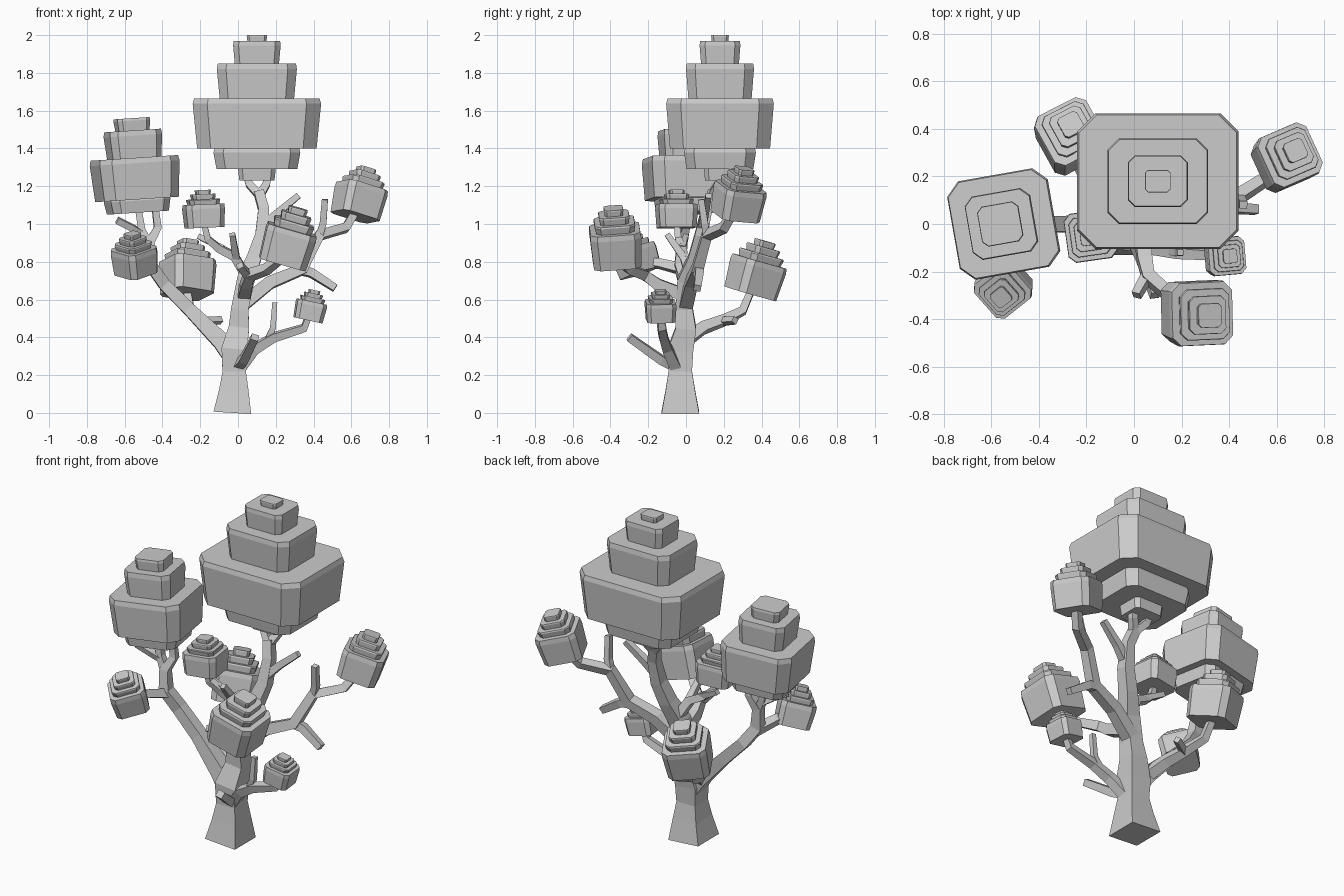
import bpy, bmesh, math
from mathutils import Vector, Matrix

cube = bpy.data.objects.get("Cube")
if cube:
    bpy.data.objects.remove(cube)

grey = bpy.data.materials.new("plain grey")
grey.use_nodes = True
COLOUR = (0.6, 0.6, 0.6, 1)
grey.diffuse_color = COLOUR
grey.node_tree.nodes["Principled BSDF"].inputs["Base Color"].default_value = COLOUR


def finish(name, bm):
    bmesh.ops.recalc_face_normals(bm, faces=bm.faces)
    mesh = bpy.data.meshes.new(name)
    bm.to_mesh(mesh)
    bm.free()
    mesh.materials.append(grey)
    obj = bpy.data.objects.new(name, mesh)
    bpy.context.collection.objects.link(obj)
    return obj


def loft(bm, rings):
    """Skin a stack of point rings and cap both ends."""
    loops = [[bm.verts.new(p) for p in ring] for ring in rings]
    n = len(loops[0])
    for a, b in zip(loops, loops[1:]):
        for i in range(n):
            j = (i + 1) % n
            bm.faces.new((a[i], a[j], b[j], b[i]))
    bm.faces.new(loops[0][::-1])
    bm.faces.new(loops[-1])


def branch(name, points, start, end=None):
    """Square tapering limb along a path; start and end are half widths."""
    pts = [Vector(p) for p in points]
    last = len(pts) - 1
    radii = start if isinstance(start, list) else [
        start + (end - start) * i / last for i in range(last + 1)]
    u, v, prev = Vector((1, 0, 0)), Vector((0, 1, 0)), Vector((0, 0, 1))
    rings = []
    for i, p in enumerate(pts):
        d = (pts[min(i + 1, last)] - pts[max(i - 1, 0)]).normalized()
        turn = prev.rotation_difference(d)
        u, v, prev = turn @ u, turn @ v, d
        rings.append([p + (u * a + v * b) * radii[i]
                      for a, b in ((-1, -1), (1, -1), (1, 1), (-1, 1))])
    bm = bmesh.new()
    loft(bm, rings)
    return finish(name, bm)


def octagon(hx, hy, z, cut):
    c = cut * min(hx, hy)
    return [Vector((x, y, z)) for x, y in (
        (-hx + c, -hy), (hx - c, -hy), (hx, -hy + c), (hx, hy - c),
        (hx - c, hy), (-hx + c, hy), (-hx, hy - c), (-hx, -hy + c))]


def foliage(name, bottom, top, yaw, tiers, cut=0.27):
    """Stack of flared, chamfered tiers: (low, high, half x, half y)."""
    bottom, axis = Vector(bottom), Vector(top) - Vector(bottom)
    tilt = Vector((0, 0, 1)).rotation_difference(axis).to_matrix().to_4x4()
    place = Matrix.Translation(bottom) @ tilt @ Matrix.Rotation(math.radians(yaw), 4, "Z")
    h = axis.length
    bm = bmesh.new()
    for low, high, hx, hy in tiers:
        rim = min(0.028, (high - low) * h * 0.2)
        levels = ((low * h, 0.93), (high * h - rim, 1.0), (high * h, 0.975))
        loft(bm, [[place @ p for p in octagon(hx * s, hy * s, z, cut)] for z, s in levels])
    return finish(name, bm)


# Trunk and its two-pronged top
branch("trunk", [(-.03, -.03, 0), (-.022, -.03, .12), (-.02, -.03, .22), (-.02, -.03, .33),
                 (.005, 0, .45), (.01, -.01, .55), (.04, 0, .7), (.085, .05, .82),
                 (.125, .08, .94), (.135, .11, 1.08), (.11, .14, 1.17)],
       [.1, .078, .062, .068, .054, .046, .046, .038, .034, .028, .026])
branch("trunk_prong_left", [(.115, .135, 1.15), (.06, .17, 1.21), (.04, .18, 1.27)], .022, .018)
branch("trunk_prong_right", [(.115, .135, 1.15), (.15, .17, 1.21), (.16, .18, 1.27)], .022, .018)
branch("trunk_stub", [(.12, .08, .97), (.2, .1, 1.05), (.32, .12, 1.15)], .024, .016)
branch("front_stub", [(.0, -.06, .25), (.03, -.13, .28), (.09, -.3, .4)], .026, .02)

# Left limb carrying the wide clump
branch("wide_limb", [(-.03, -.03, .3), (-.09, -.02, .38), (-.26, 0, .55), (-.39, 0, .68),
                     (-.46, -.03, .78), (-.47, -.02, .9), (-.425, 0, .98), (-.44, 0, 1.1)],
       [.05, .046, .034, .032, .032, .026, .02, .017])
branch("wide_limb_prong", [(-.47, -.02, .89), (-.51, -.01, .97), (-.53, 0, 1.1)], .022, .017)
branch("wide_limb_stub", [(-.51, -.01, .95), (-.56, -.03, .98), (-.64, -.05, 1.02)], .017, .017)
branch("low_front_limb", [(-.45, -.02, .76), (-.5, -.14, .79), (-.54, -.25, .8)], .026, .02)

# Rear limb
branch("rear_limb", [(-.08, -.02, .37), (-.15, .09, .45), (-.2, .2, .49), (-.25, .3, .54),
                     (-.27, .35, .66)], .032, .018)
branch("rear_stub", [(-.2, .19, .485), (-.09, .26, .49)], .018, .016)

# Small upper limb
branch("upper_limb", [(.04, .02, .73), (-.02, -.01, .83), (-.1, -.02, .87), (-.16, -.04, .92),
                      (-.18, -.05, 1.0)], .026, .015)
branch("upper_stub_front", [(-.01, -.01, .82), (-.03, -.1, .945)], .02, .015)
branch("upper_stub_side", [(-.08, -.02, .87), (-.21, .0, .935)], .017, .014)

# Front limb
branch("front_limb", [(.03, 0, .62), (.045, -.15, .68), (.06, -.22, .73), (.15, -.3, .76),
                      (.24, -.37, .83)], .034, .02)
branch("front_limb_stub", [(.06, -.21, .72), (.01, -.3, .78)], .022, .018)

# Far right limb
branch("right_limb", [(.02, 0, .57), (.17, .03, .69), (.34, .06, .76), (.43, .11, .94),
                      (.57, .2, .98), (.63, .26, 1.08)], .036, .02)
branch("right_stub_low", [(.32, .06, .76), (.39, .07, .74), (.515, .06, .66)], .026, .019)
branch("right_stub_high", [(.425, .11, .92), (.45, .1, 1.0), (.46, .08, 1.13)], .02, .016)

# Low right limb
branch("low_right_limb", [(-.01, -.04, .21), (.09, -.1, .34), (.19, -.12, .4), (.35, -.13, .45),
                          (.38, -.135, .53)], .03, .016)
branch("low_right_stub", [(.16, -.11, .39), (.185, -.12, .45), (.195, -.12, .585)], .018, .013)

# Crown and wide clump
foliage("crown", (.1, .18, 1.23), (.1, .18, 2.0), 0,
        [(0, .1, .1, .085), (.08, .22, .23, .19), (.22, .565, .34, .285),
         (.565, .805, .212, .18), (.805, .96, .126, .108), (.96, 1, .054, .047)])
foliage("wide_clump", (-.53, 0, 1.06), (-.563, 0, 1.56), 10,
        [(0, .16, .16, .15), (.14, .58, .215, .21), (.58, .87, .14, .135),
         (.87, 1, .088, .085)])

# Small clumps share one tier profile
PROFILE = ((0, .62, 1), (.62, .76, .8), (.76, .89, .6), (.89, 1, .38))
for name, bottom, top, yaw, size in (
        ("front_clump", (.235, -.365, .79), (.32, -.385, 1.085), 2, .135),
        ("right_clump", (.62, .26, 1.04), (.68, .31, 1.295), 24, .118),
        ("rear_clump", (-.27, .34, .63), (-.265, .42, .91), 28, .125),
        ("low_front_clump", (-.54, -.24, .74), (-.56, -.31, .95), 40, .1),
        ("upper_clump", (-.178, -.05, .98), (-.187, -.05, 1.18), 8, .104),
        ("low_right_clump", (.37, -.135, .49), (.405, -.135, .65), 5, .08)):
    foliage(name, bottom, top, yaw, [(a, b, s * size, s * size) for a, b, s in PROFILE])
